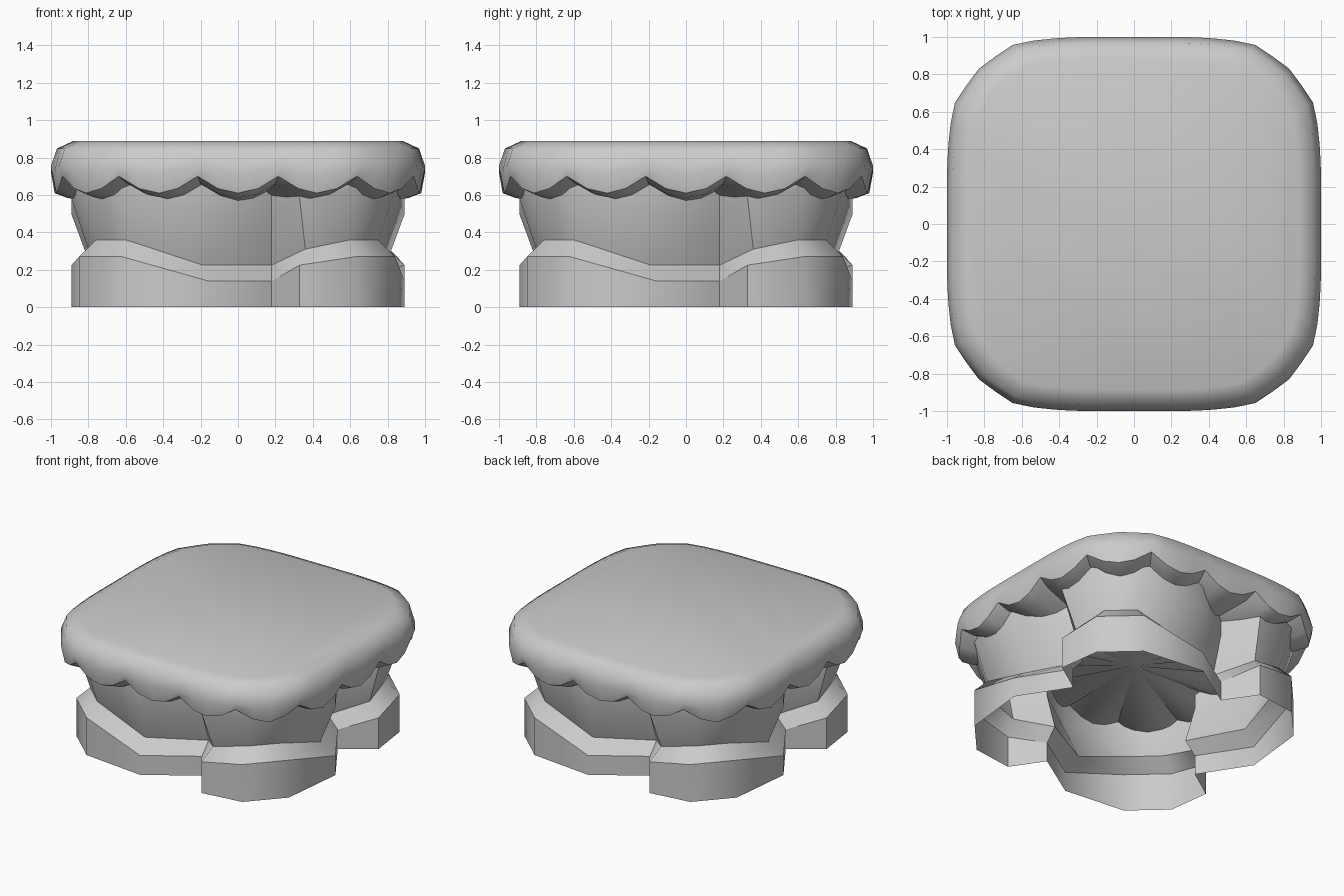
import bpy
from math import radians

if "Cube" in bpy.data.objects:
    bpy.data.objects.remove(bpy.data.objects["Cube"])


def rot(p, k):
    # quarter turns about z
    x, y = p
    for _ in range(k):
        x, y = -y, x
    return x, y


def loft(name, rings, apex=None, cap=False, angle=45):
    # skin stacked closed rings, optional point below and flat cap on top
    n = len(rings[0])
    verts = [v for r in rings for v in r]
    faces = []
    for k in range(len(rings) - 1):
        for i in range(n):
            j = (i + 1) % n
            faces.append((k * n + i, k * n + j, (k + 1) * n + j, (k + 1) * n + i))
    if apex:
        verts.append(apex)
        faces += [((i + 1) % n, i, len(verts) - 1) for i in range(n)]
    if cap:
        faces.append(tuple(range((len(rings) - 1) * n, len(rings) * n)))
    me = bpy.data.meshes.new(name)
    me.from_pydata(verts, [], faces)
    ob = bpy.data.objects.new(name, me)
    bpy.context.collection.objects.link(ob)
    bpy.ops.object.select_all(action='DESELECT')
    ob.select_set(True)
    bpy.context.view_layer.objects.active = ob
    bpy.ops.object.shade_smooth_by_angle(angle=radians(angle))
    return ob


# Rock: five corners per quarter turn, (outer xy, inset xy, base height, ledge height)
quarter = [
    ((.18, -.67), (.18, -.59), .14, .225),
    ((.33, -.89), (.36, -.80), .225, .31),
    ((.63, -.85), (.60, -.76), .27, .36),
    ((.84, -.62), (.75, -.60), .27, .36),
    ((.89, -.16), (.79, -.19), .14, .225),
]
floor, base, ledge, mid, top = [], [], [], [], []
for k in range(4):
    for outer, inset, zb, zl in quarter:
        o, i = rot(outer, k), rot(inset, k)
        floor.append((*o, 0))
        base.append((*o, zb))
        ledge.append((*i, zl))
        mid.append((*o, zl + .27))
        top.append((*o, .66))

# Foot, ledge and wall are separate so the creases between them stay crisp
loft("rock_foot", [floor, base])
loft("rock_ledge", [base, ledge], angle=50)
loft("rock_wall", [ledge, mid, top])

# Grass: half of one side of the rounded square, middle to corner
half = [(0, -1), (.11, -1), (.22, -1), (.33, -.998), (.43, -.992),
        (.54, -.98), (.65, -.957), (.745, -.893), (.83, -.83)]
side = [(-x, y) for x, y in half[7:0:-1]] + half
outline = [rot(p, k) for k in range(4) for p in side]
wave = [0, .27, 1, .27]          # scallop height, valley to peak

# (scale, height at valley, height at peak)
profile = [(.91, .583, .66), (.98, .61, .70), (1.0, .72, .755),
           (.968, .848, .848), (.885, .887, .887)]
rings = []
for s, z0, z1 in profile:
    rings.append([(x * s, y * s, z0 + (z1 - z0) * wave[(i + 1) % 4])
                  for i, (x, y) in enumerate(outline)])
# Underside fan with the lip, then the soft crown meeting it at a sharp rim
loft("grass_underside", rings[:2], apex=(0, 0, .49), angle=30)
loft("grass_crown", rings[1:], cap=True, angle=60)
